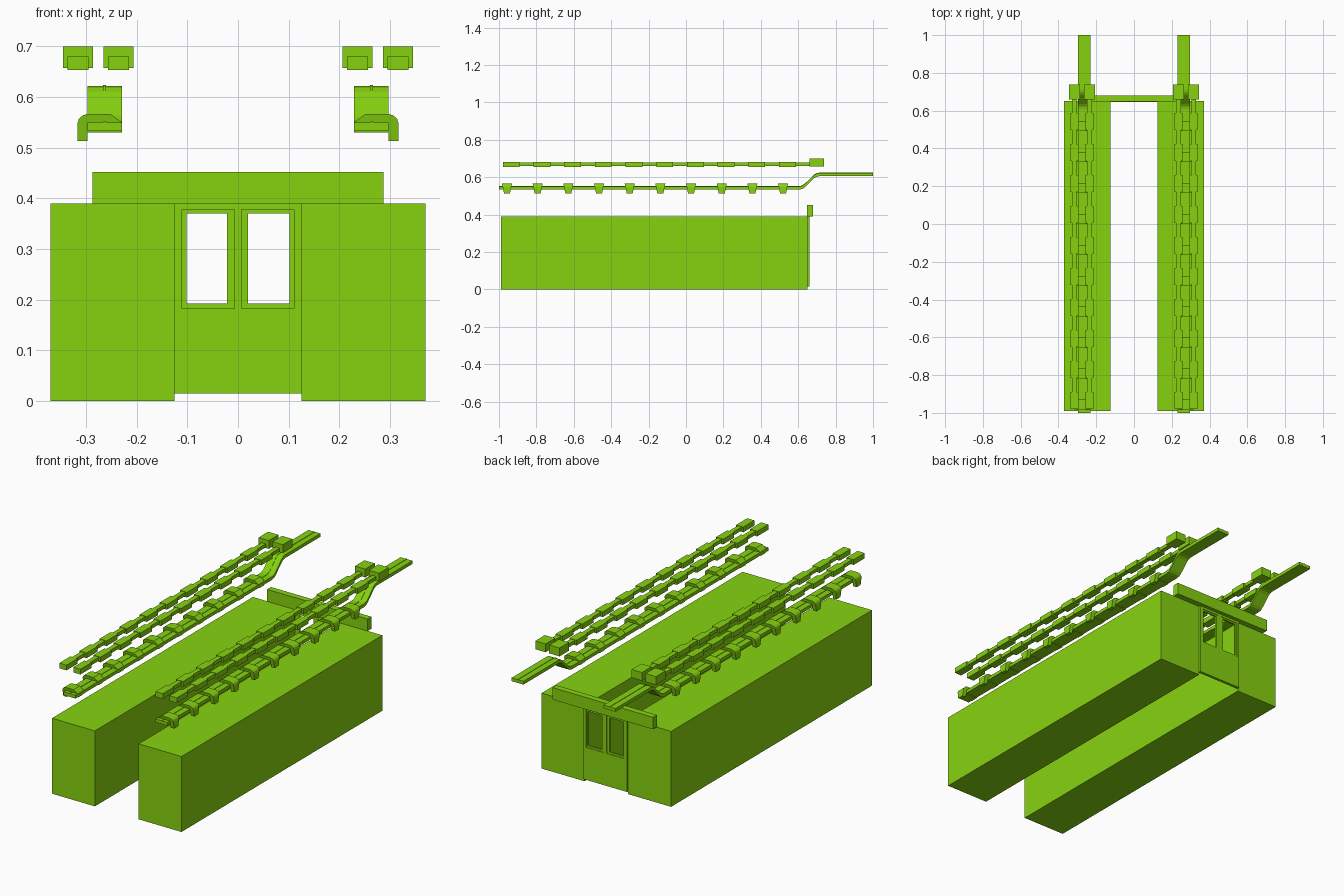
import bpy, bmesh, math
from mathutils import Vector

if "Cube" in bpy.data.objects:
    bpy.data.objects.remove(bpy.data.objects["Cube"])

mat = bpy.data.materials.new("lime")
mat.diffuse_color = (0.24, 0.65, 0.005, 1)
mat.use_nodes = True
mat.node_tree.nodes["Principled BSDF"].inputs["Base Color"].default_value = mat.diffuse_color


def finish(name, bm):
    bmesh.ops.recalc_face_normals(bm, faces=bm.faces)
    me = bpy.data.meshes.new(name)
    bm.to_mesh(me)
    bm.free()
    me.materials.append(mat)
    ob = bpy.data.objects.new(name, me)
    bpy.context.collection.objects.link(ob)
    return ob


def add_box(bm, x0, x1, y0, y1, z0, z1):
    vs = bmesh.ops.create_cube(bm, size=1)["verts"]
    for v in vs:
        v.co = Vector(((x0 + x1) / 2 + v.co.x * (x1 - x0),
                       (y0 + y1) / 2 + v.co.y * (y1 - y0),
                       (z0 + z1) / 2 + v.co.z * (z1 - z0)))


def box(name, *dims):
    bm = bmesh.new()
    add_box(bm, *dims)
    return finish(name, bm)


def add_prism(bm, ring_a, ring_b):
    a = [bm.verts.new(p) for p in ring_a]
    b = [bm.verts.new(p) for p in ring_b]
    bm.faces.new(a)
    bm.faces.new(b[::-1])
    n = len(a)
    for i in range(n):
        bm.faces.new((a[i], b[i], b[(i + 1) % n], a[(i + 1) % n]))


def panel(name, xs, zs, holes, y0, y1):
    """Flat wall made of grid cells, leaving out the hole cells."""
    bm = bmesh.new()
    grid = [[bm.verts.new((x, y0, z)) for z in zs] for x in xs]
    for i in range(len(xs) - 1):
        for j in range(len(zs) - 1):
            if (i, j) not in holes:
                bm.faces.new((grid[i][j], grid[i + 1][j], grid[i + 1][j + 1], grid[i][j + 1]))
    ext = bmesh.ops.extrude_face_region(bm, geom=bm.faces[:])
    for v in ext["geom"]:
        if isinstance(v, bmesh.types.BMVert):
            v.co.y = y1
    return finish(name, bm)


# End wall with two framed windows and a header beam
panel("end_wall", [-0.125, -0.11, -0.007, 0.007, 0.11, 0.125],
      [0.015, 0.183, 0.378, 0.39], {(1, 1), (3, 1)}, 0.645, 0.66)
for label, xs in (("left", [-0.11, -0.102, -0.022, -0.007]),
                  ("right", [0.007, 0.02, 0.102, 0.11])):
    panel(label + "_window_frame", xs, [0.183, 0.193, 0.37, 0.378], {(1, 1)}, 0.648, 0.657)
box("header_beam", -0.287, 0.287, 0.648, 0.68, 0.39, 0.452)

PITCH = 0.164
# Rail centreline (y, z): level, S-bend up, level
PATH = [(-1, 0.542), (0.605, 0.542), (0.622, 0.546), (0.635, 0.555),
        (0.683, 0.602), (0.695, 0.61), (0.712, 0.614), (1, 0.614)]
# Clamp cross-section (x, z): pad over the rail, rounded outer corner, hanging leg
CLAMP = [(0.229, 0.53), (0.229, 0.55), (0.252, 0.567), (0.295, 0.567), (0.306, 0.564),
         (0.314, 0.557), (0.317, 0.547), (0.317, 0.513), (0.297, 0.513), (0.297, 0.53)]


def add_strip(bm, x0, x1, low, high):
    """Ribbon following PATH, between two offsets from the centreline."""
    prof = [(y, z + low) for y, z in PATH] + [(y, z + high) for y, z in PATH[::-1]]
    add_prism(bm, [(x0, y, z) for y, z in prof], [(x1, y, z) for y, z in prof])


for side, s in (("left", -1), ("right", 1)):
    # Long block
    box(side + "_long_block", *sorted((s * 0.125, s * 0.37)), -0.99, 0.65, 0, 0.39)

    # Bent rail with a fine centre rib
    bm = bmesh.new()
    add_strip(bm, s * 0.229, s * 0.297, -0.009, 0.008)
    finish(side + "_rail", bm)
    bm = bmesh.new()
    add_strip(bm, s * 0.260, s * 0.266, 0.0, 0.010)
    finish(side + "_rail_rib", bm)

    # Clamps, tapering towards the bottom of the leg
    bm = bmesh.new()
    for i in range(10):
        yc = -0.957 + i * PITCH
        rings = []
        for d in (-1, 1):
            rings.append([(s * x, yc + d * (0.016 + 0.011 * (z - 0.513) / 0.054), z)
                          for x, z in CLAMP])
        add_prism(bm, *rings)
    finish(side + "_rail_clamps", bm)

    # Two overhead chains: blocks, narrow links and an end housing
    for row, xc in (("inner", 0.2355), ("outer", 0.3155)):
        c = s * xc
        bm = bmesh.new()
        for i in range(10):
            y = -0.979 + i * PITCH
            add_box(bm, c - 0.0205, c + 0.0205, y, y + 0.09, 0.653, 0.68)
            add_box(bm, c - 0.012, c + 0.012, y + 0.09, y + PITCH, 0.660, 0.678)
        finish(f"{side}_{row}_overhead_chain", bm)
        box(f"{side}_{row}_end_housing", c - 0.0295, c + 0.0295, 0.66, 0.738, 0.657, 0.70)
